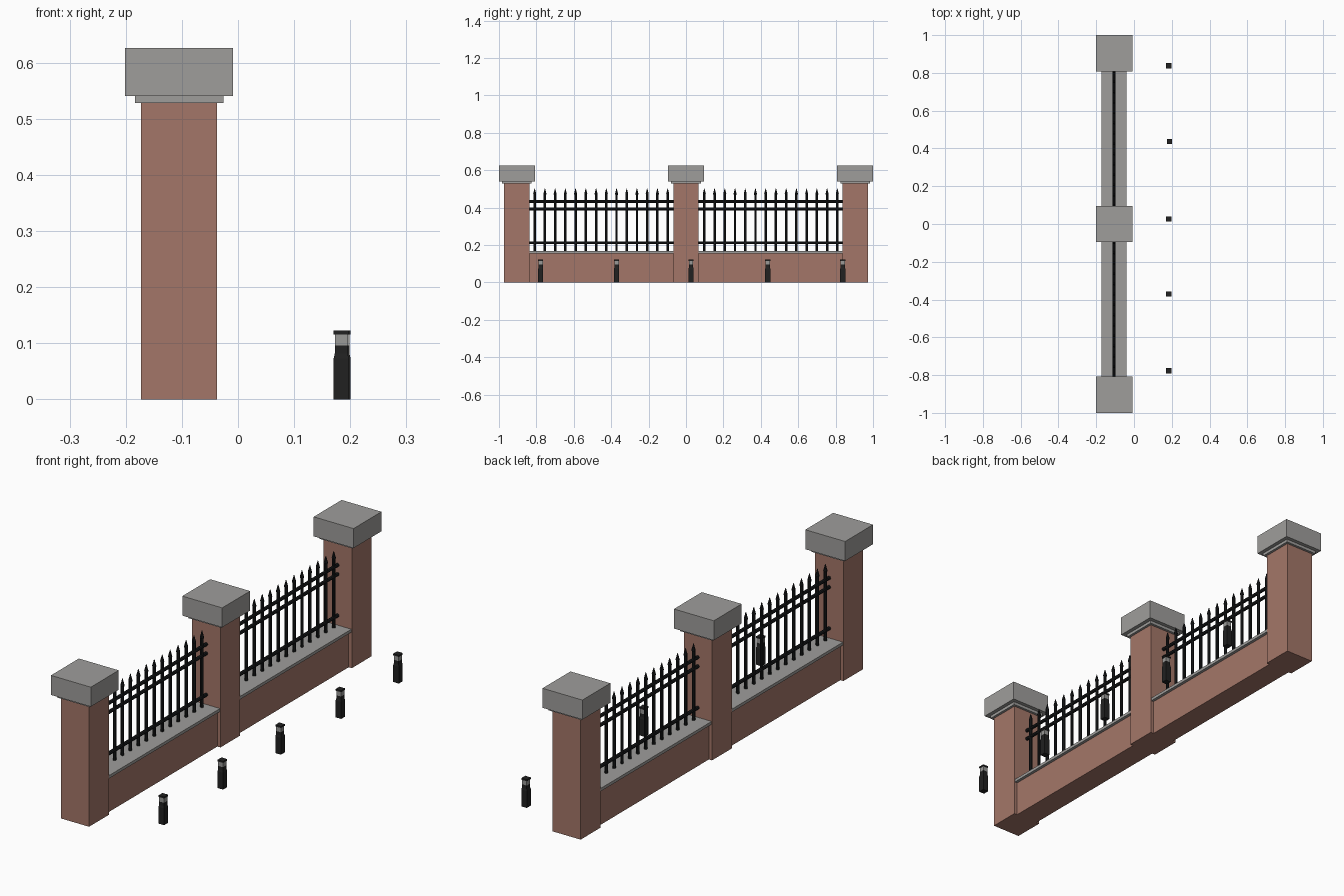
import bpy, bmesh, math
from mathutils import Matrix, Vector

if "Cube" in bpy.data.objects:
    bpy.data.objects.remove(bpy.data.objects["Cube"])


def material(name, rgb):
    m = bpy.data.materials.new(name)
    m.diffuse_color = (*rgb, 1)
    m.use_nodes = True
    m.node_tree.nodes["Principled BSDF"].inputs["Base Color"].default_value = m.diffuse_color
    return m


BRICK = material("brick red", (0.37, 0.183, 0.14))
STONE = material("stone grey", (0.345, 0.34, 0.33))
IRON = material("iron black", (0.009, 0.010, 0.011))
POST = material("bollard black", (0.015, 0.015, 0.015))
BAND = material("band grey", (0.32, 0.32, 0.31))


def finish(name, bm, mat):
    bmesh.ops.recalc_face_normals(bm, faces=bm.faces)
    me = bpy.data.meshes.new(name)
    bm.to_mesh(me)
    bm.free()
    me.materials.append(mat)
    ob = bpy.data.objects.new(name, me)
    bpy.context.collection.objects.link(ob)
    return ob


def box(name, x, y, z, mat):
    """Box from (min, max) ranges."""
    bm = bmesh.new()
    size = [r[1] - r[0] for r in (x, y, z)]
    mid = Vector([(r[0] + r[1]) / 2 for r in (x, y, z)])
    bmesh.ops.create_cube(bm, size=1, matrix=Matrix.Translation(mid) @ Matrix.Diagonal((*size, 1)))
    return finish(name, bm, mat)


def square(name, cx, cy, half, z, mat):
    return box(name, (cx - half, cx + half), (cy - half, cy + half), z, mat)


def stack(bm, cx, cy, profile, sides):
    """Prism through (radius, z) rings, flat sides facing the axes."""
    rings = []
    for r, z in profile:
        r /= math.cos(math.pi / sides)
        rings.append([bm.verts.new((cx + r * math.cos(2 * math.pi * (i + .5) / sides),
                                    cy + r * math.sin(2 * math.pi * (i + .5) / sides), z))
                      for i in range(sides)])
    for a, b in zip(rings, rings[1:]):
        for i in range(sides):
            j = (i + 1) % sides
            bm.faces.new((a[i], a[j], b[j], b[i]))
    bm.faces.new(rings[0])
    bm.faces.new(rings[-1])


CX = -0.105

# Brick pillars with stepped stone caps
for label, y in (("near", -0.904), ("middle", 0.0), ("far", 0.904)):
    square(label + "_pillar", CX, y, 0.068, (0, 0.53), BRICK)
    square(label + "_cap_step", CX, y, 0.079, (0.528, 0.541), STONE)
    square(label + "_cap", CX, y, 0.096, (0.541, 0.626), STONE)

for label, s in (("near", -1), ("far", 1)):
    span = sorted((s * 0.066, s * 0.838))
    # Low wall and coping between pillars
    box(label + "_wall", (CX - 0.053, CX + 0.053), span, (0, 0.157), BRICK)
    box(label + "_coping", (CX - 0.066, CX + 0.066), span, (0.156, 0.169), STONE)

    # Pointed pickets
    bm = bmesh.new()
    for i in range(14):
        stack(bm, CX, s * (0.098 + i * 0.0547),
              [(0.0065, 0.165), (0.0065, 0.468), (0.008, 0.474), (0.001, 0.502)], 8)
    finish(label + "_pickets", bm, IRON)

    # Round rails
    bm = bmesh.new()
    for z in (0.212, 0.392, 0.432):
        bmesh.ops.create_cone(
            bm, cap_ends=True, segments=8, radius1=0.0075, radius2=0.0075, depth=span[1] - span[0],
            matrix=Matrix.Translation((CX, sum(span) / 2, z)) @ Matrix.Rotation(math.pi / 2, 4, 'X'))
    finish(label + "_rails", bm, IRON)

# Square bollards with a pale band and a small lid
for n, (x, y) in enumerate([(0.184, -0.777), (0.184, -0.371), (0.184, 0.027),
                            (0.187, 0.437), (0.184, 0.838)], 1):
    bm = bmesh.new()
    stack(bm, x, y, [(0.0135, 0), (0.0135, 0.073), (0.0115, 0.082), (0.0115, 0.096)], 4)
    finish(f"bollard_{n}_body", bm, POST)
    square(f"bollard_{n}_band", x, y, 0.0115, (0.096, 0.116), BAND)
    square(f"bollard_{n}_lid", x, y, 0.0135, (0.116, 0.123), POST)
